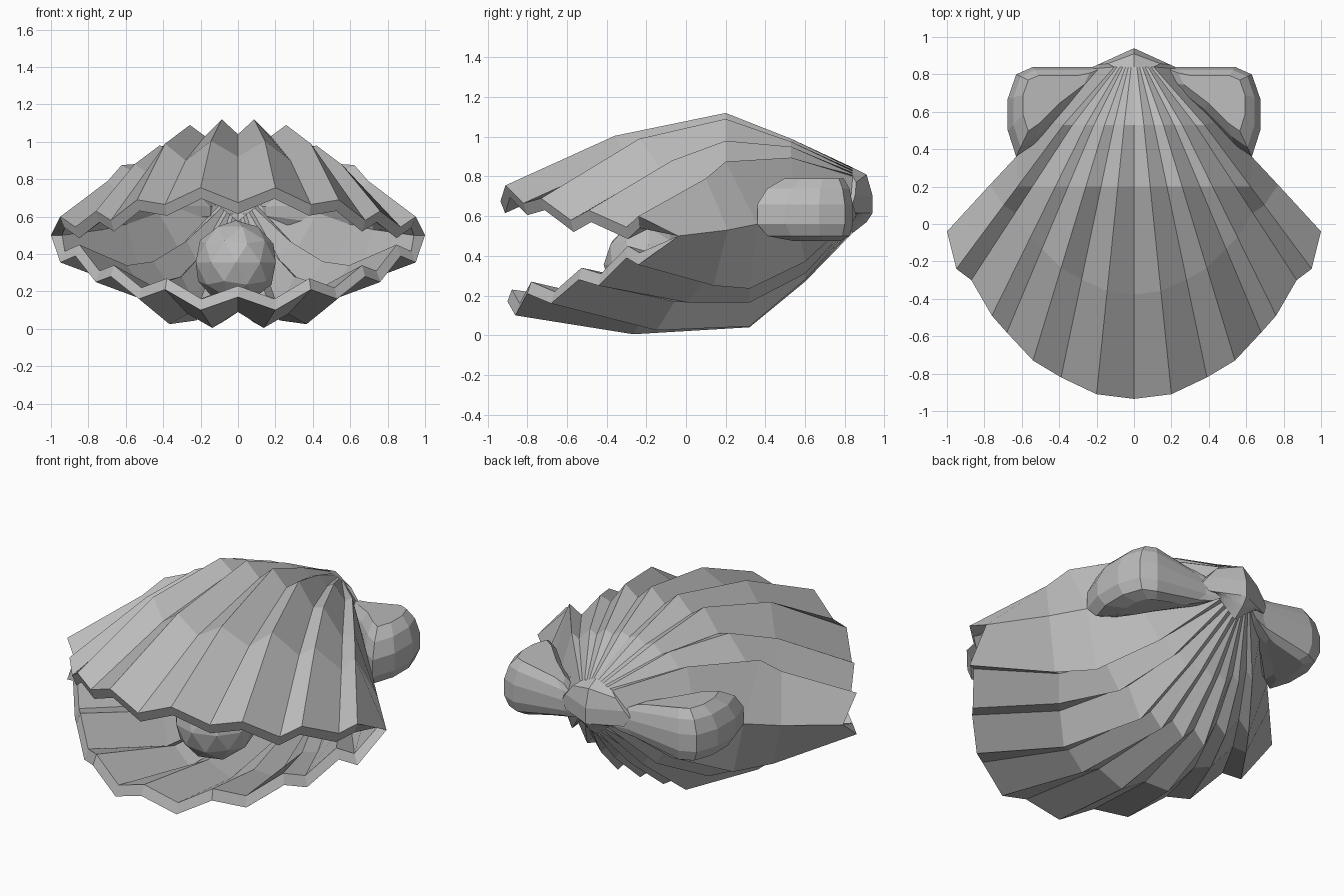
import bpy, bmesh
from mathutils import Vector, Matrix

cube = bpy.data.objects.get("Cube")
if cube:
    bpy.data.objects.remove(cube)

shell_grey = bpy.data.materials.new("shell_grey")
shell_grey.use_nodes = True
colour = (0.5, 0.5, 0.5, 1)
shell_grey.diffuse_color = colour
shell_grey.node_tree.nodes["Principled BSDF"].inputs["Base Color"].default_value = colour


def finish(bm, name):
    bmesh.ops.recalc_face_normals(bm, faces=bm.faces)
    mesh = bpy.data.meshes.new(name)
    bm.to_mesh(mesh)
    bm.free()
    mesh.materials.append(shell_grey)
    obj = bpy.data.objects.new(name, mesh)
    bpy.context.collection.objects.link(obj)
    return obj


# Shared side edge where both valves meet, from hinge to rim
SIDE = [(.22, .84, .66), (.22, .84, .665), (.22, .835, .67), (.22, .83, .68),
        (.45, .55, .62), (.63, .36, .56), (.77, .21, .53), (1, -.04, .5)]

# Rim outline, one point per rib or groove from the middle outwards
UPPER_RIM = [(0, -.935), (.2, -.91), (.39, -.82), (.54, -.73),
             (.68, -.58), (.76, -.49), (.87, -.3), (.95, -.24)]
LOWER_RIM = [(0, -.9), (.2, -.86), (.39, -.8), (.53, -.68),
             (.68, -.54), (.76, -.44), (.87, -.3), (.95, -.24)]

# Heights of each rib at the two back rings, the front ring and the rim
UPPER_Z = [(.97, 1.04, .92, .675), (.99, 1.12, 1.005, .755), (.955, 1.03, .9, .665),
           (.975, 1.09, .99, .69), (.925, .96, .84, .58), (.95, .98, .88, .63),
           (.87, .83, .72, .545), (.895, .875, .79, .6)]
LOWER_Z = [(.32, .12, .09, .17), (.27, .04, .005, .1), (.32, .12, .08, .21),
           (.28, .045, .025, .16), (.35, .22, .17, .28), (.31, .165, .165, .25),
           (.41, .3, .28, .39), (.37, .235, .25, .355)]


def rib(k, rim, heights, rings, front_step, side):
    """Points along one rib from the hinge seam to the rim."""
    u = k / 8
    start = Vector((.021 * k, .84, 0))
    end = Vector((*rim, 0))
    lift, beak, fade = (.15, .17, .3) if side > 0 else (.09, .16, .6)
    pts = [Vector((.22 * u, .94 - .1 * u, .66)),
           Vector((.22 * u, .94 - .1 * u, .66 + side * .045)),
           Vector((.16 * u, .91 - .06 * u, .66 + side * lift * (1 - fade * u))),
           Vector((.015 * k, .84, .675 + side * beak * (1 - fade * u)))]
    steps = [(start.y - y) / (start.y - end.y) for y in rings] + [front_step, 1]
    for s, z in zip(steps, heights):
        p = start.lerp(end, s)
        p.z = z
        pts.append(p)
    return pts


def valve(name, rims, heights, rings, front_step, side):
    half = [rib(k, rims[k], heights[k], rings, front_step, side) for k in range(8)]
    half.append([Vector(p) for p in SIDE])
    columns = []
    for k in range(-8, 9):
        flip = -1 if k < 0 else 1
        outer = [Vector((flip * p.x, p.y, p.z)) for p in half[abs(k)]]
        drop = 0 if abs(k) == 8 else .06 * side
        inset = .94 if abs(k) == 8 else .975
        inner = [Vector((p.x * inset, p.y * .975, p.z - drop)) for p in outer[3:]]
        columns.append(outer + inner[::-1])
    bm = bmesh.new()
    grid = [[bm.verts.new(p) for p in col] for col in columns]
    for a, b in zip(grid, grid[1:]):
        for i in range(len(a) - 1):
            bm.faces.new((a[i], a[i + 1], b[i + 1], b[i]))
    bmesh.ops.remove_doubles(bm, verts=bm.verts, dist=.0005)
    return finish(bm, name)


valve("upper_valve", UPPER_RIM, UPPER_Z, (.53, .2), .685, 1)
valve("lower_valve", LOWER_RIM, LOWER_Z, (.6, .32), .65, -1)

# Hinge ears: a faceted pad on each side, thinner towards the hinge
EAR = [(.1, .86), (.2, .84), (.54, .84), (.63, .8), (.675, .67),
       (.675, .5), (.63, .36), (.53, .43), (.36, .6), (.15, .76)]
LAYERS = [(.475, .5), (.5, .86), (.56, 1), (.66, 1), (.74, .86), (.79, .62)]


def ear(name, flip):
    bm = bmesh.new()
    loops = []
    for z, scale in LAYERS:
        loop = []
        for x, y in EAR:
            px = .46 + (x - .46) * scale
            py = .72 + (y - .72) * scale
            thick = min(1, .5 + max(0, px - .15) * 1.5)
            pz = .65 + (z - .65) * thick
            loop.append(bm.verts.new((flip * px, py, pz)))
        loops.append(loop)
    n = len(EAR)
    for low, high in zip(loops, loops[1:]):
        for i in range(n):
            j = (i + 1) % n
            bm.faces.new((low[i], low[j], high[j], high[i]))
    bm.faces.new(loops[0][::-1])
    bm.faces.new(loops[-1])
    return finish(bm, name)


ear("left_ear", 1)
ear("right_ear", -1)

# Pearl resting inside
bm = bmesh.new()
bmesh.ops.create_icosphere(bm, subdivisions=2, radius=.225,
                           matrix=Matrix.Translation((-.012, -.19, .355)))
finish(bm, "pearl")
